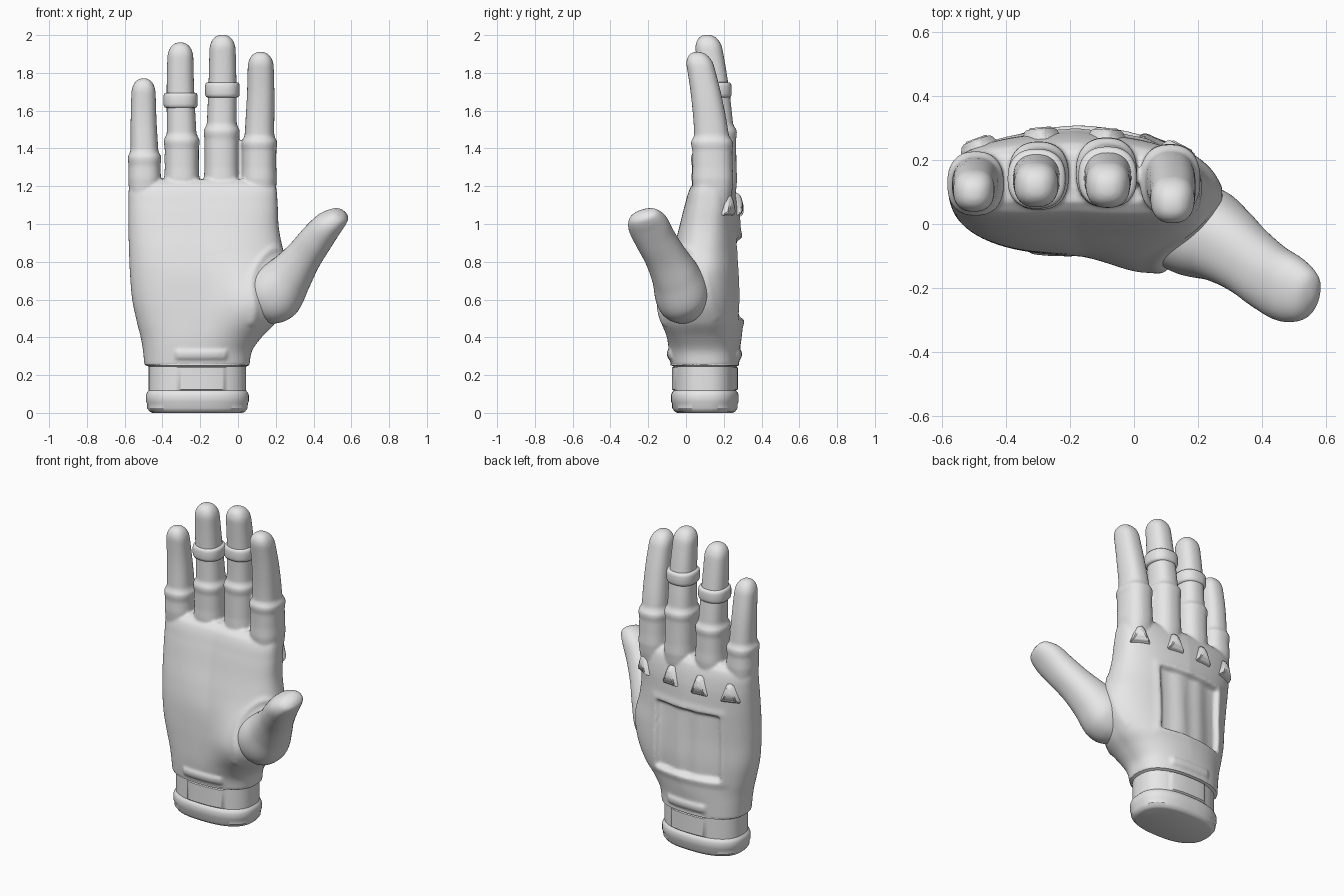
import bpy, bmesh, math
from mathutils import Vector

if "Cube" in bpy.data.objects:
    bpy.data.objects.remove(bpy.data.objects["Cube"])

grey = bpy.data.materials.new("glove_grey")
grey.diffuse_color = (0.8, 0.8, 0.8, 1)
grey.use_nodes = True
grey.node_tree.nodes["Principled BSDF"].inputs["Base Color"].default_value = grey.diffuse_color


def finish(name, bm, angle=40):
    bmesh.ops.recalc_face_normals(bm, faces=bm.faces)
    me = bpy.data.meshes.new(name)
    bm.to_mesh(me)
    bm.free()
    ob = bpy.data.objects.new(name, me)
    bpy.context.collection.objects.link(ob)
    me.materials.append(grey)
    bpy.ops.object.select_all(action='DESELECT')
    ob.select_set(True)
    bpy.context.view_layer.objects.active = ob
    bpy.ops.object.shade_smooth_by_angle(angle=math.radians(angle))
    return ob


def loft(name, rings, angle=40):
    bm = bmesh.new()
    vs = [[bm.verts.new(p) for p in r] for r in rings]
    n = len(vs[0])
    for a, b in zip(vs, vs[1:]):
        for i in range(n):
            j = (i + 1) % n
            bm.faces.new((a[i], a[j], b[j], b[i]))
    bm.faces.new(vs[0])
    bm.faces.new(vs[-1])
    return finish(name, bm, angle)


def spline(rows, s):
    """Smooth interpolation of table rows; the first column is the parameter."""
    k = 0
    while k < len(rows) - 2 and s > rows[k + 1][0]:
        k += 1
    p, q = rows[k], rows[k + 1]
    o, r = rows[max(k - 1, 0)], rows[min(k + 2, len(rows) - 1)]
    h = q[0] - p[0]
    t = (s - p[0]) / h
    out = []
    for c in range(1, len(p)):
        m0 = (q[c] - o[c]) / (q[0] - o[0]) * h
        m1 = (r[c] - p[c]) / (r[0] - p[0]) * h
        out.append((2*t**3 - 3*t*t + 1) * p[c] + (t**3 - 2*t*t + t) * m0
                   + (3*t*t - 2*t**3) * q[c] + (t**3 - t*t) * m1)
    return out


def power(v, n):
    return math.copysign(abs(v) ** (2 / n), v)


def section(x0, x1, yf, yb, n, bend, z, count):
    """Squarish oval between the given limits, arched towards the palm side."""
    pts = []
    for i in range(count):
        a = 2 * math.pi * i / count
        c, s = power(math.cos(a), n), power(math.sin(a), n)
        arch = bend * (c if c > 0 else -0.6 * c)
        pts.append(Vector(((x0 + x1) / 2 + c * (x1 - x0) / 2,
                           (yf + yb) / 2 + s * (yb - yf) / 2 + arch, z)))
    return pts


def window(v, lo, hi, soft):
    def step(t):
        t = min(max(t, 0), 1)
        return t * t * (3 - 2 * t)
    return step((v - lo) / soft) * step((hi - v) / soft)


# Palm: z, left, right, front, back, squareness, arch
palm_rows = [
    (0.25, -0.495, 0.06, -0.08, 0.28, 2.5, 0.0),
    (0.33, -0.503, 0.075, -0.09, 0.285, 2.4, 0.0),
    (0.40, -0.515, 0.125, -0.095, 0.295, 2.3, -0.01),
    (0.48, -0.535, 0.20, -0.095, 0.302, 2.3, -0.02),
    (0.60, -0.56, 0.26, -0.092, 0.306, 2.3, -0.03),
    (0.74, -0.572, 0.275, -0.085, 0.30, 2.3, -0.03),
    (0.86, -0.577, 0.24, -0.062, 0.295, 2.4, -0.03),
    (0.98, -0.58, 0.216, -0.03, 0.29, 2.6, -0.03),
    (1.10, -0.58, 0.21, 0.0, 0.28, 2.9, -0.025),
    (1.20, -0.575, 0.2, 0.033, 0.255, 3.2, -0.02),
    (1.235, -0.55, 0.18, 0.07, 0.225, 2.8, -0.015)]
thumb_axis = Vector((0.62, -0.33, 0.71)).normalized()
thumb_u = Vector((0.75, 0, -0.66)).normalized()
thumb_v = thumb_axis.cross(thumb_u).normalized()
thumb_base = Vector((0.19, -0.02, 0.63))


def sculpt(p):
    """Thumb pad, recessed back panel, wrist straps and thumb collar."""
    x, y, z = p
    front = y < 0.1
    if front:
        p.y -= 0.065 * math.exp(-((x - 0.07) / 0.16) ** 2 - ((z - 0.56) / 0.17) ** 2)
    else:
        f = window(x, -0.43, 0.03, 0.025) * window(z, 0.49, 0.93, 0.025)
        p.y -= f * (0.027 + 0.004 * math.cos((x + 0.2) * 2 * math.pi / 0.15))
        rim = window(x, -0.48, 0.08, 0.05) * window(z, 0.44, 0.98, 0.05)
        p.y += 0.007 * rim * (1 - f)
    strap = window(x, -0.34, -0.05, 0.02) * window(z, 0.275, 0.34, 0.02)
    p.y += (-0.013 if front else 0.013) * strap
    d = p - thumb_base
    if d.dot(thumb_axis) > -0.16:
        e = math.hypot(d.dot(thumb_u) / 0.17, d.dot(thumb_v) / 0.155)
        k = 0.01 * math.exp(-((e - 1.03) / 0.09) ** 2)
        p += k * Vector((0.2, -0.9 if front else 0.4, 0))
    return p


rings = []
for i in range(121):
    z = 0.25 + 0.985 * i / 120
    rings.append([sculpt(p) for p in section(*spline(palm_rows, z), z, 160)])
skin = [loft("palm_and_fingers", rings, 60)]

# Wrist cuff with a thick lower band and flat raised panels: z, outward offset
cuff = [(0.0, -0.02), (0.006, -0.006), (0.025, 0.008), (0.05, 0.009), (0.06, 0.014),
        (0.095, 0.014), (0.108, 0.009), (0.118, 0), (0.125, 0), (0.24, 0),
        (0.245, 0), (0.252, 0.016), (0.27, 0.016)]
rings = []
for z, o in cuff:
    ring = section(-0.473 - o, 0.043 + o, -0.065 - o, 0.265 + o, 2.5, 0, z, 128)
    for p in ring:
        if -0.32 < p.x < -0.07 and 0.12 < z < 0.242:
            p.y += 0.009 if p.y > 0.1 else -0.009
    rings.append(ring)
loft("wrist_cuff", rings, 35)

# Thumb: parameter, x, y, z, radius in front view, radius in depth
thumb_rows = [
    (0, 0.09, 0.03, 0.52, 0.07, 0.06), (0.5, 0.14, 0.0, 0.575, 0.135, 0.122),
    (1, 0.195, -0.02, 0.635, 0.156, 0.145),
    (2, 0.28, -0.06, 0.735, 0.122, 0.125), (3, 0.35, -0.11, 0.83, 0.098, 0.11),
    (4, 0.42, -0.165, 0.925, 0.088, 0.107), (5, 0.483, -0.203, 1.0, 0.075, 0.106),
    (5.6, 0.53, -0.222, 1.038, 0.056, 0.085), (5.9, 0.552, -0.228, 1.053, 0.036, 0.055),
    (6, 0.56, -0.231, 1.058, 0.008, 0.012)]
rings = []
for i in range(61):
    x, y, z, ru, rv = spline(thumb_rows, 6 * i / 60)
    rings.append([Vector((x, y, z)) + thumb_u * ru * power(math.cos(a), 2.2)
                  + thumb_v * rv * power(math.sin(a), 2.2)
                  for a in (2 * math.pi * j / 48 for j in range(48))])
loft("thumb", rings, 60)


def oval(x, y, z, rx, ry, n=2.4):
    return section(x - rx, x + rx, y - ry, y + ry, n, 0, z, 48)


def finger(name, xs, ys, joint, top, rx, ry, band=None):
    """Sleeved lower segment, narrower upper segment, round tip, optional ring."""
    def centre(z):
        return spline([(1.0, xs[0], ys[0] + 0.005), (joint, xs[0], ys[0]),
                       ((joint + top) / 2, xs[1], ys[1]), (top, xs[1], ys[2])], z)
    prof = [(1.02, 0.6), (1.1, 0.83), (1.18, 0.96), (1.24, 1.01), (1.3, 0.98),
            (joint - 0.05, 0.98), (joint - 0.02, 1.03), (joint, 1.02),
            (joint + 0.01, 0.94), (joint + 0.03, 0.85)]
    rings = [oval(*centre(z), z, rx * f, ry * f) for z, f in prof]
    tip = 0.085
    for i in range(1, 11):
        t = i / 10
        z = joint + 0.03 + (top - tip - joint - 0.03) * t
        rings.append(oval(*centre(z), z, rx * (0.85 - 0.1 * t), ry * (0.85 - 0.17 * t)))
    for i in range(1, 10):
        a = math.pi / 2 * i / 9
        z = top - tip + tip * math.sin(a)
        c = max(math.cos(a), 0.03) ** 0.85
        rings.append(oval(*centre(z), z, rx * 0.75 * c, ry * 0.68 * c))
    skin.append(loft(name + "_finger", rings, 50))
    if band:
        bp = [(-0.042, 0.75), (-0.038, 0.91), (-0.031, 0.96), (-0.02, 0.985), (0.02, 0.985),
              (0.031, 0.96), (0.038, 0.91), (0.042, 0.75)]
        loft(name + "_finger_ring",
             [oval(*centre(band), band + d, rx * f, ry * (f - 0.09)) for d, f in bp], 60)


finger("little", (-0.495, -0.5), (0.126, 0.118, 0.095), 1.36, 1.772, 0.086, 0.098)
finger("third", (-0.298, -0.305), (0.15, 0.138, 0.115), 1.45, 1.962, 0.092, 0.104, 1.655)
finger("middle", (-0.086, -0.082), (0.16, 0.143, 0.112), 1.5, 2.002, 0.093, 0.106, 1.71)
finger("index", (0.113, 0.12), (0.137, 0.108, 0.06), 1.44, 1.912, 0.092, 0.108)

# Melt palm and fingers into one skin
bpy.ops.object.select_all(action='DESELECT')
for ob in skin:
    ob.select_set(True)
bpy.context.view_layer.objects.active = skin[0]
bpy.ops.object.join()
remesh = skin[0].modifiers.new("melt", 'REMESH')
remesh.mode = 'VOXEL'
remesh.voxel_size = 0.0085
remesh.use_smooth_shade = True
smooth = skin[0].modifiers.new("soften", 'SMOOTH')
smooth.factor = 0.5
smooth.iterations = 5

# Triangular knuckle studs sitting on the back of the palm: name, x, z, turn
for name, x, z, turn in (("index", 0.14, 1.1, -28), ("middle", -0.085, 1.1, -4),
                         ("third", -0.29, 1.09, 5), ("little", -0.485, 1.08, 20)):
    y = max((p for p in section(*spline(palm_rows, z), z, 160) if p.y > 0.12),
            key=lambda p: -abs(p.x - x)).y
    bm = bmesh.new()
    ca, sa = math.cos(math.radians(turn)), math.sin(math.radians(turn))
    layers = []
    for depth, half, tip, low, high in ((-0.04, 0.066, 0.022, -0.06, 0.075),
                                        (0.008, 0.06, 0.018, -0.052, 0.06),
                                        (0.026, 0.042, 0.014, -0.036, 0.025)):
        layers.append([bm.verts.new((x + px * ca - depth * sa, y + px * sa + depth * ca, z + pz))
                       for px, pz in ((-half, low), (half, low), (tip, high), (-tip, high))])
    for la, lb in zip(layers, layers[1:]):
        for i in range(4):
            j = (i + 1) % 4
            bm.faces.new((la[i], la[j], lb[j], lb[i]))
    bm.faces.new(layers[0])
    bm.faces.new(layers[-1])
    bmesh.ops.bevel(bm, geom=bm.edges[:], offset=0.006, segments=2, affect='EDGES',
                    clamp_overlap=True)
    finish(name + "_knuckle_stud", bm, 50)
